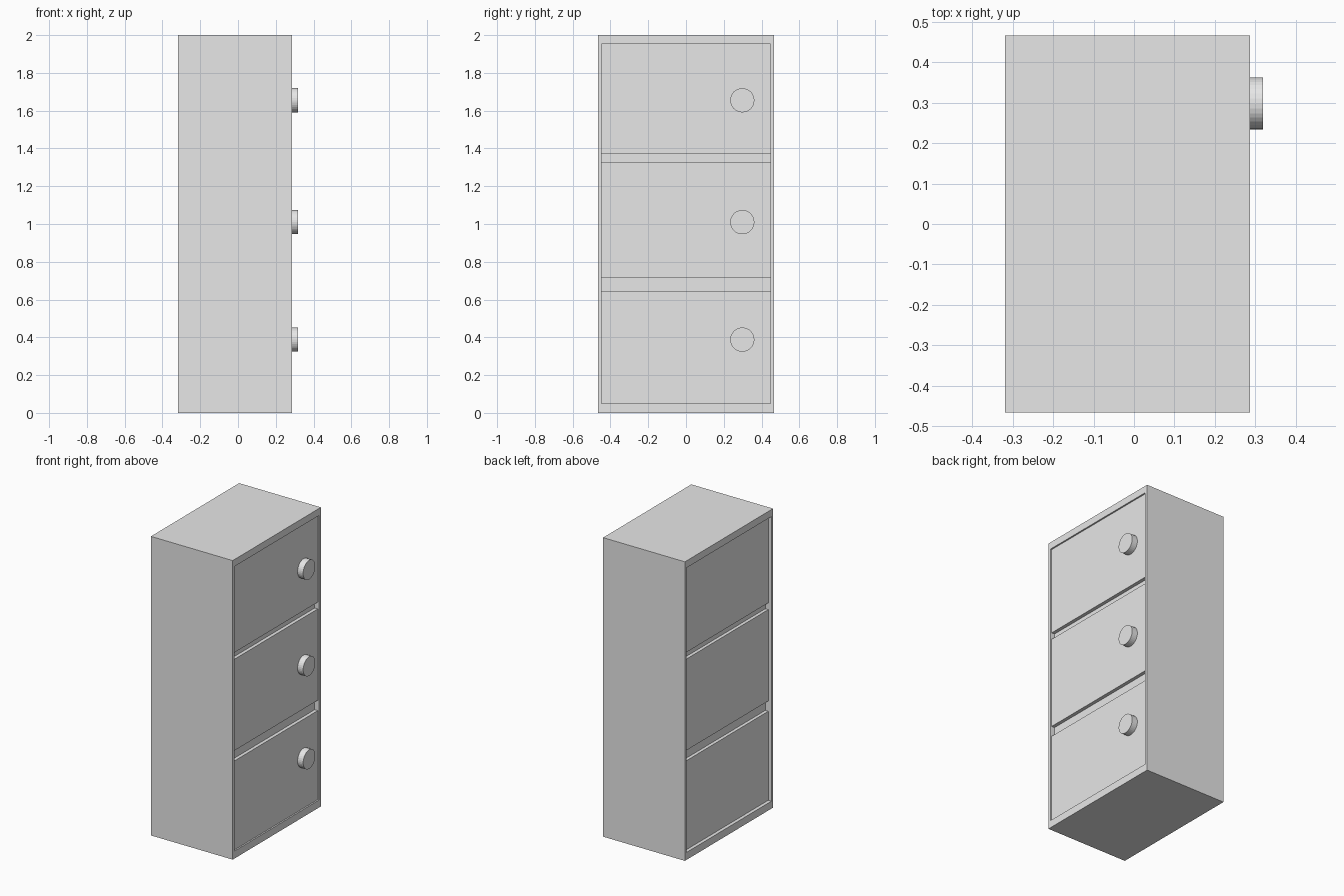
import bpy
import bmesh
import math

cube = bpy.data.objects.get("Cube")
if cube:
    bpy.data.objects.remove(cube, do_unlink=True)

grey = bpy.data.materials.new("light_grey")
grey.use_nodes = True
grey.diffuse_color = (0.8, 0.8, 0.8, 1)
grey.node_tree.nodes["Principled BSDF"].inputs["Base Color"].default_value = (0.8, 0.8, 0.8, 1)

BACK, FRONT = -0.318, 0.287      # ends of the case along x
HALF_W, OPEN_W = 0.466, 0.448    # outer and opening half widths
HEIGHT, OPEN_LOW, OPEN_TOP = 2.0, 0.05, 1.953


def finish(name, bm):
    bmesh.ops.recalc_face_normals(bm, faces=bm.faces)
    mesh = bpy.data.meshes.new(name)
    bm.to_mesh(mesh)
    bm.free()
    mesh.materials.append(grey)
    obj = bpy.data.objects.new(name, mesh)
    bpy.context.collection.objects.link(obj)
    return obj


def box(name, x0, x1, half_w, z0, z1):
    bm = bmesh.new()
    bmesh.ops.create_cube(bm, size=1)
    bmesh.ops.scale(bm, vec=(x1 - x0, 2 * half_w, z1 - z0), verts=bm.verts)
    bmesh.ops.translate(bm, vec=((x0 + x1) / 2, 0, (z0 + z1) / 2), verts=bm.verts)
    return finish(name, bm)


# Case: a rectangular sleeve, open at both x ends
bm = bmesh.new()


def ring(x, w, z0, z1):
    return [bm.verts.new((x, y, z)) for y, z in ((-w, z0), (w, z0), (w, z1), (-w, z1))]


rings = [ring(BACK, HALF_W, 0, HEIGHT), ring(FRONT, HALF_W, 0, HEIGHT),
         ring(FRONT, OPEN_W, OPEN_LOW, OPEN_TOP), ring(BACK, OPEN_W, OPEN_LOW, OPEN_TOP)]
for r in range(4):
    a, b = rings[r], rings[(r + 1) % 4]
    for i in range(4):
        j = (i + 1) % 4
        bm.faces.new((a[i], a[j], b[j], b[i]))
finish("case", bm)

# Drawers, each with a round knob
drawers = (("lower", OPEN_LOW, 0.645, 0.388),
           ("middle", 0.714, 1.325, 1.01),
           ("upper", 1.37, OPEN_TOP, 1.655))
DRAWER_FACE = 0.277
for label, z0, z1, knob_z in drawers:
    box(label + "_drawer", BACK + 0.023, DRAWER_FACE, OPEN_W, z0, z1)
    bpy.ops.mesh.primitive_cylinder_add(
        vertices=32, radius=0.064, depth=0.318 - DRAWER_FACE,
        location=((0.318 + DRAWER_FACE) / 2, 0.298, knob_z),
        rotation=(0, math.pi / 2, 0))
    knob = bpy.context.object
    knob.name = label + "_knob"
    knob.data.materials.append(grey)

# Recessed shelves filling the gaps between drawers
for label, below, above in (("lower", drawers[0], drawers[1]), ("upper", drawers[1], drawers[2])):
    box(label + "_shelf", BACK + 0.045, DRAWER_FACE - 0.023, OPEN_W, below[2], above[1])
